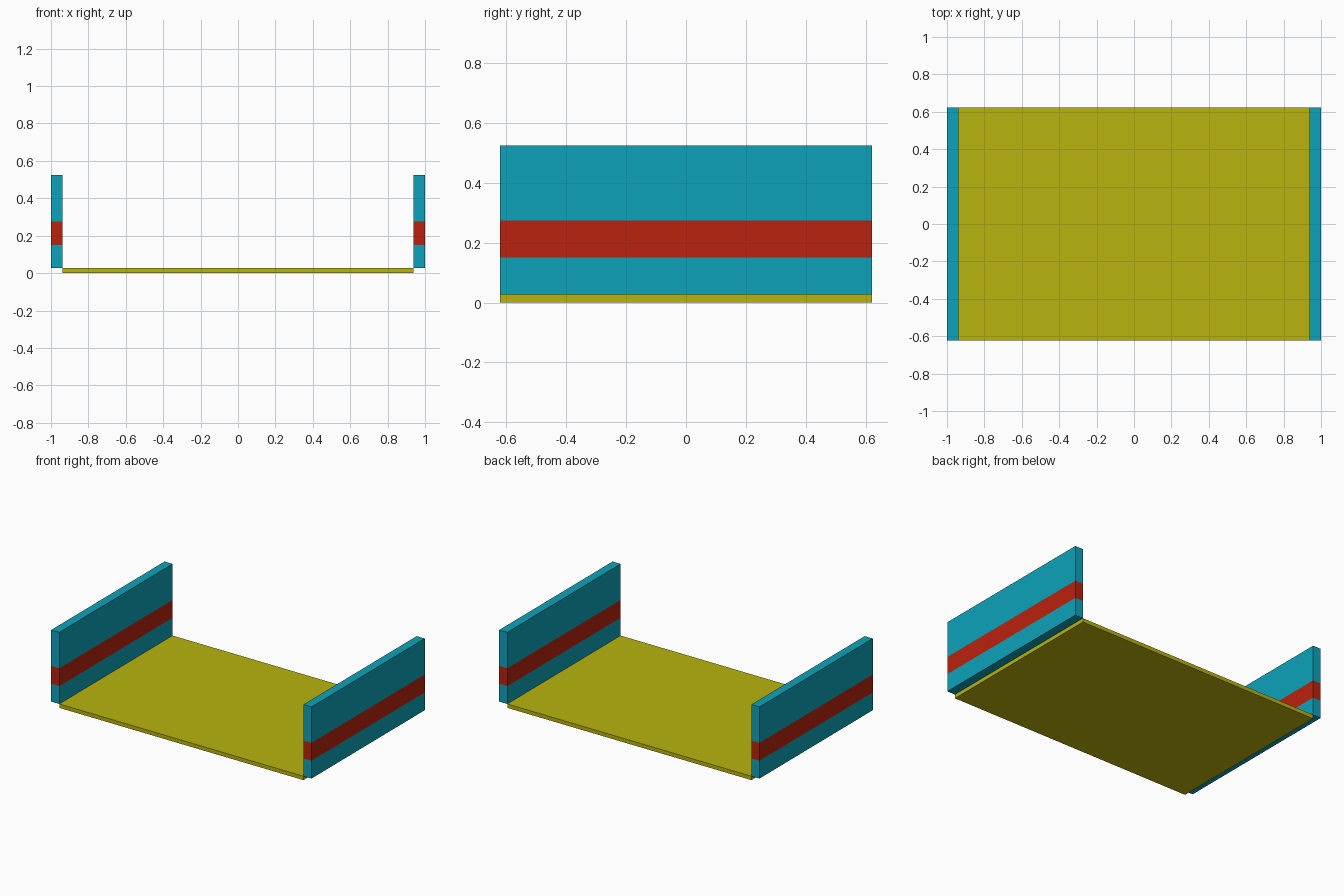
import bpy, bmesh
from mathutils import Matrix, Vector

if "Cube" in bpy.data.objects:
    bpy.data.objects.remove(bpy.data.objects["Cube"], do_unlink=True)

HALF_X, HALF_Y = 1.0, 0.622
INNER_X = 0.938            # inside face of the side walls
FLOOR_Z, TOP_Z = 0.027, 0.525
BAND_LOW, BAND_HIGH = 0.151, 0.275


def material(name, colour):
    mat = bpy.data.materials.new(name)
    mat.use_nodes = True
    mat.diffuse_color = (*colour, 1)
    mat.node_tree.nodes["Principled BSDF"].inputs["Base Color"].default_value = (*colour, 1)
    return mat


def box(name, low, high, mats, cuts=()):
    """Box between two corners, sliced at the given heights."""
    low, high = Vector(low), Vector(high)
    bm = bmesh.new()
    bmesh.ops.create_cube(bm, size=1, matrix=Matrix.LocRotScale(
        (low + high) / 2, None, high - low))
    for z in cuts:
        bmesh.ops.bisect_plane(bm, geom=bm.verts[:] + bm.edges[:] + bm.faces[:],
                               plane_co=(0, 0, z), plane_no=(0, 0, 1))
    # Faces between the two cuts form the painted band
    if cuts:
        for face in bm.faces:
            if cuts[0] < face.calc_center_median().z < cuts[1] and abs(face.normal.z) < 0.5:
                face.material_index = 1
    mesh = bpy.data.meshes.new(name)
    bm.to_mesh(mesh)
    bm.free()
    for mat in mats:
        mesh.materials.append(mat)
    obj = bpy.data.objects.new(name, mesh)
    bpy.context.collection.objects.link(obj)
    return obj


teal = material("teal", (0.0044, 0.362, 0.491))
red = material("red", (0.491, 0.016, 0.0044))
yellow = material("yellow", (0.491, 0.456, 0.0044))

# Floor panel
box("floor_panel", (-INNER_X, -HALF_Y, 0), (INNER_X, HALF_Y, FLOOR_Z), [yellow])

# Side walls with a red band running all the way round
for name, x0, x1 in (("left_wall", INNER_X, HALF_X), ("right_wall", -HALF_X, -INNER_X)):
    box(name, (x0, -HALF_Y, FLOOR_Z), (x1, HALF_Y, TOP_Z), [teal, red],
        (BAND_LOW, BAND_HIGH))
